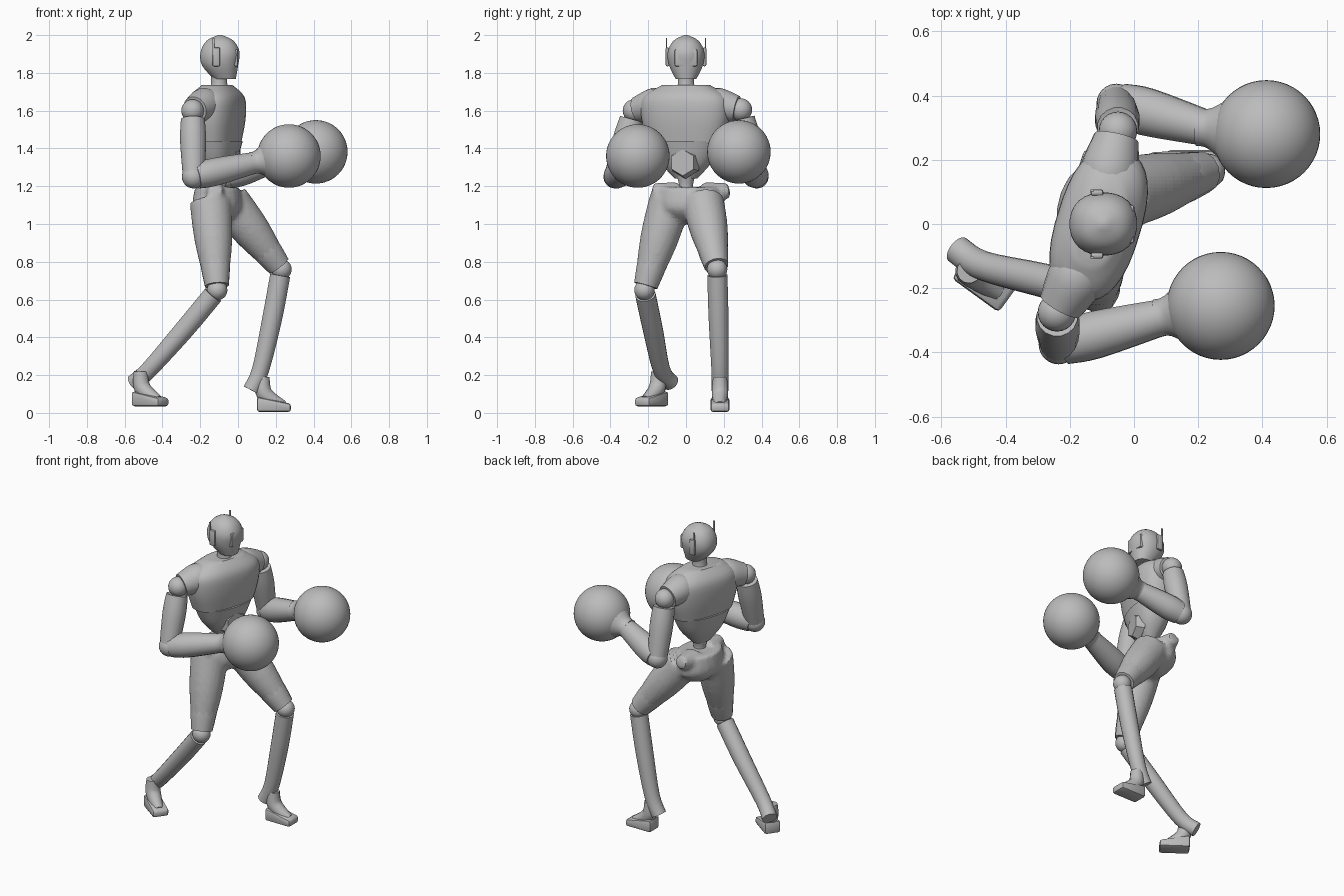
import bpy, bmesh, math
from mathutils import Vector, Matrix

if "Cube" in bpy.data.objects:
    bpy.data.objects.remove(bpy.data.objects["Cube"])

grey = bpy.data.materials.new("plain_grey")
grey.use_nodes = True
grey.diffuse_color = (0.5, 0.5, 0.5, 1)
grey.node_tree.nodes["Principled BSDF"].inputs["Base Color"].default_value = grey.diffuse_color
parts = []


def finish(name, bm, matrix):
    bmesh.ops.recalc_face_normals(bm, faces=bm.faces)
    mesh = bpy.data.meshes.new(name)
    bm.to_mesh(mesh)
    bm.free()
    mesh.transform(matrix)
    mesh.materials.append(grey)
    part = bpy.data.objects.new(name, mesh)
    bpy.context.collection.objects.link(part)
    parts.append(part)
    return part


def smooth_path(points, radii, steps=4):
    """Blend a few points with radii into a smooth run of rings."""
    keys = [Vector((*point, radius)) for point, radius in zip(points, radii)]
    keys = [keys[0], *keys, keys[-1]]
    rings = []
    for before, start, end, after in zip(keys, keys[1:], keys[2:], keys[3:]):
        for step in range(steps):
            t = step / steps
            ease = t * t * (3 - 2 * t)
            leave = (end - before) / 2 * t * (1 - t) ** 2
            arrive = (after - start) / 2 * t * t * (t - 1)
            rings.append(start.lerp(end, ease) + leave + arrive)
    return rings + [keys[-1]]


def add_tube(bm, points, radii, flat=1, sides=20, power=1, level=False):
    """Skin a capped tube; flat squashes its depth, level keeps rings horizontal."""
    rings = smooth_path(points, radii)
    loops = []
    for i, ring in enumerate(rings):
        axis = Vector((0, 0, 1))
        if not level:
            axis = (rings[min(i + 1, len(rings) - 1)] - rings[max(i - 1, 0)]).xyz.normalized()
        depth = Vector((0, 1, 0)).cross(axis).normalized()
        side = axis.cross(depth)
        loop = []
        for k in range(sides):
            angle = math.tau * (k + 0.5) / sides
            c, s = math.cos(angle), math.sin(angle)
            c = math.copysign(abs(c) ** power, c)
            s = math.copysign(abs(s) ** power, s)
            loop.append(bm.verts.new(ring.xyz + (side * c + depth * s * flat) * ring.w))
        loops.append(loop)
    for low, high in zip(loops, loops[1:]):
        for k in range(sides):
            bm.faces.new((low[k - 1], low[k], high[k], high[k - 1]))
    bm.faces.new(loops[0])
    bm.faces.new(loops[-1])


def tube(name, points, radii, matrix=Matrix(), **options):
    bm = bmesh.new()
    add_tube(bm, points, radii, **options)
    return finish(name, bm, matrix)


def column(name, heights, radii, x=0, lean=0, **options):
    """Upright tube with level rings; lean moves the lowest ring forward."""
    points = [(x, 0, z) for z in heights]
    points[0] = (x + lean, 0, heights[0])
    return tube(name, points, radii, level=True, **options)


def ball(name, centre, radius, rings=12):
    bm = bmesh.new()
    bmesh.ops.create_uvsphere(bm, u_segments=rings * 2, v_segments=rings, radius=radius)
    return finish(name, bm, Matrix.Translation(centre))


def block(name, centre, size, bevel, matrix=Matrix(), slope=0):
    """Rounded box whose top can slope down towards the front."""
    bm = bmesh.new()
    bmesh.ops.create_cube(bm, size=1)
    for vert in bm.verts:
        lift = (vert.co.z + 0.5) * (1 - slope * (vert.co.x + 0.5))
        vert.co.z = lift - 0.5
    bmesh.ops.scale(bm, vec=size, verts=bm.verts)
    bmesh.ops.bevel(bm, geom=bm.edges[:], offset=bevel, segments=2, affect='EDGES', profile=0.5)
    return finish(name, bm, matrix @ Matrix.Translation(centre))


# Head, neck, visor and ear pieces
column("head", (1.768, 1.84, 1.91, 1.97, 2), (0.055, 0.09, 0.097, 0.067, 0.01),
       x=-0.095, lean=0.025, flat=1.07, sides=28, power=0.9)
column("neck", (1.68, 1.73, 1.8), (0.07, 0.045, 0.045), x=-0.1)
block("visor", (-0.024, 0, 1.88), (0.05, 0.12, 0.09), 0.008)
for label, sign in (("left", 1), ("right", -1)):
    block(label + "_ear_piece", (-0.115, sign * 0.098, 1.885), (0.04, 0.02, 0.1), 0.008)
    block(label + "_antenna", (-0.13, sign * 0.104, 1.94), (0.01, 0.006, 0.09), 0.001)

# Torso, turned towards its right
turn = Matrix.Translation((-0.11, 0, 0)) @ Matrix.Rotation(math.radians(-17), 4, 'Z')
column("chest", (1.435, 1.56, 1.67, 1.735), (0.205, 0.24, 0.232, 0.13),
       flat=0.54, sides=32, power=0.8, matrix=turn)
column("abdomen", (1.24, 1.33, 1.44), (0.06, 0.14, 0.19),
       flat=0.65, sides=32, power=0.85, matrix=turn)
tube("belly_plate", [(0.06, 0.015, 1.325), (0.11, 0.015, 1.325)], (0.086, 0.07),
     sides=6, matrix=turn)
column("waist", (1.12, 1.19, 1.26), (0.06, 0.037, 0.05), x=-0.1)

# Leg joints: hip, knee, ankle, heel, foot position and foot heading
legs = {
    "left": ((-0.05, 0.09, 1.12), (0.23, 0.165, 0.76), (0.12, 0.18, 0.23),
             (0.07, 0.18, 0.12), (0.11, 0.18, 0), 0),
    "right": ((-0.145, -0.085, 1.12), (-0.11, -0.22, 0.65), (-0.47, -0.13, 0.23),
              (-0.55, -0.08, 0.16), (-0.53, -0.135, 0.03), -36),
}
shorts = bmesh.new()
add_tube(shorts, [(-0.11, 0.02, z) for z in (1, 1.08, 1.195)], (0.07, 0.175, 0.16),
         flat=0.74, level=True)

for label, (hip, knee, ankle, heel, sole, heading) in legs.items():
    hip, knee, ankle = Vector(hip), Vector(knee), Vector(ankle)

    # Thigh, knee guard, knee and shin
    thigh = [hip.lerp(knee, t) for t in (0, 0.45, 0.95)]
    add_tube(shorts, thigh, (0.112, 0.1, 0.06))
    tube(label + "_knee_guard", [hip.lerp(knee, t) for t in (0.58, 0.72, 0.95)],
         (0.076, 0.08, 0.065), sides=12)
    ball(label + "_knee", knee, 0.054)
    bend = knee.lerp(ankle, 0.5) + Vector((0.005, 0, 0))
    tube(label + "_shin", [knee.lerp(ankle, 0.06), bend, ankle, heel],
         (0.054, 0.053, 0.046, 0.045))

    # Instep flowing from the ankle into a wedge-shaped foot
    place = Matrix.Translation(sole) @ Matrix.Rotation(math.radians(heading), 4, 'Z')
    tube(label + "_instep", [(0.02, 0, 0.19), (0.03, 0, 0.1), (0.13, 0, 0.035)],
         (0.038, 0.045, 0.03), sides=12, matrix=place)
    block(label + "_foot", (0.08, 0, 0.045), (0.18, 0.1, 0.08), 0.014, place, slope=0.45)

    # Flap at the side of the hip
    out = Vector((0, math.copysign(1, hip.y), 0.25))
    root = Vector((-0.12, 0.025, 1.13)) + out * 0.08
    add_tube(shorts, [root, root + out * 0.125], (0.075, 0.038))

# Pelvis, thighs and hip flaps merged into one skin
garment = finish("pelvis_and_thighs", shorts, Matrix())
merge = garment.modifiers.new("merge", 'REMESH')
merge.mode = 'VOXEL'
merge.voxel_size = 0.012
garment.modifiers.new("soften", 'SMOOTH').iterations = 8

# Arm joints: chest side, shoulder, elbow, wrist and glove centre
arms = {
    "left": ((-0.08, 0.15, 1.635), (-0.05, 0.29, 1.605), (-0.055, 0.375, 1.25),
             (0.22, 0.3, 1.345), (0.412, 0.28, 1.382)),
    "right": ((-0.17, -0.15, 1.635), (-0.24, -0.275, 1.6), (-0.235, -0.375, 1.25),
              (0.09, -0.29, 1.325), (0.27, -0.255, 1.36)),
}
for label, joints in arms.items():
    inner, shoulder, elbow, wrist, glove = map(Vector, joints)
    tube(label + "_sleeve", [inner.lerp(shoulder, t) for t in (-0.5, 0.1, 0.85)],
         (0.06, 0.09, 0.07))
    ball(label + "_shoulder", shoulder, 0.06)
    tube(label + "_upper_arm", [shoulder.lerp(elbow, t) for t in (0.13, 0.45, 1)],
         (0.064, 0.07, 0.058), sides=16)
    ball(label + "_elbow", elbow, 0.062)
    tube(label + "_forearm", [elbow.lerp(wrist, t) for t in (0.05, 0.35, 1)],
         (0.068, 0.075, 0.057), sides=16)
    tube(label + "_glove_cuff", [wrist.lerp(glove, t) for t in (-0.1, 0.1, 0.5)],
         (0.06, 0.065, 0.12))
    ball(label + "_glove", glove, 0.168, rings=24)

# Smooth shading with sharp edges kept
for other in bpy.context.selected_objects:
    other.select_set(False)
for part in parts:
    part.select_set(True)
bpy.context.view_layer.objects.active = parts[0]
bpy.ops.object.shade_smooth_by_angle(angle=math.radians(40))
